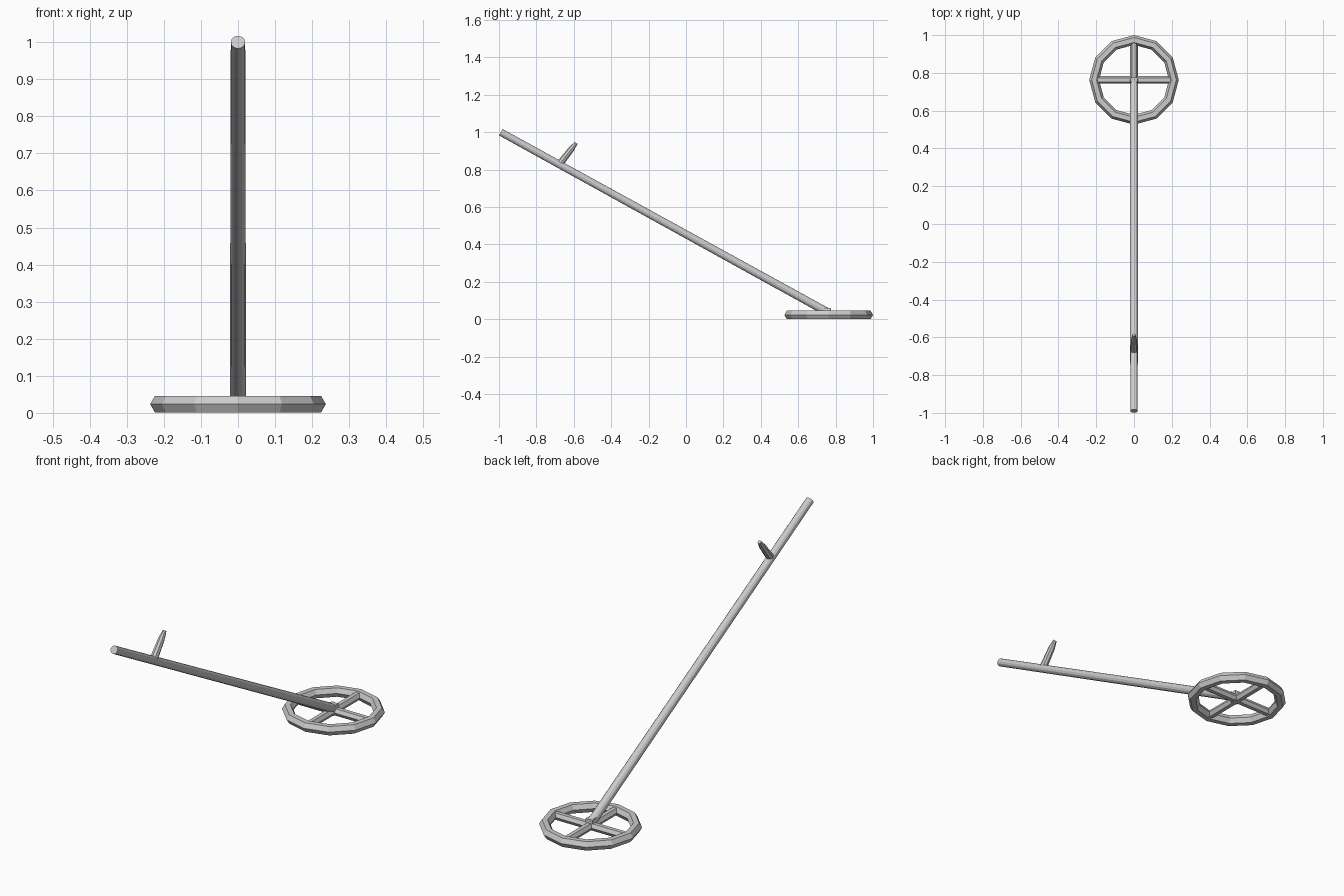
import bpy
import bmesh
from math import cos, sin, tau
from mathutils import Vector

if "Cube" in bpy.data.objects:
    bpy.data.objects.remove(bpy.data.objects["Cube"])

HUB = Vector((0, 0.763, 0.0235))


def rod(name, start, end, profile, sides):
    """Closed turned rod; profile is a list of (fraction along, radius)."""
    start, end = Vector(start), Vector(end)
    axis = end - start
    rot = axis.to_track_quat('Z', 'Y')
    bm = bmesh.new()
    rings = []
    for t, r in profile:
        rings.append([bm.verts.new(start + axis * t + rot @ Vector(
            (r * cos(tau * i / sides), r * sin(tau * i / sides), 0)))
            for i in range(sides)])
    for a, b in zip(rings, rings[1:]):
        for i in range(sides):
            j = (i + 1) % sides
            bm.faces.new((a[i], a[j], b[j], b[i]))
    bm.faces.new(rings[0][::-1])
    bm.faces.new(rings[-1])
    mesh = bpy.data.meshes.new(name)
    bm.to_mesh(mesh)
    bm.free()
    obj = bpy.data.objects.new(name, mesh)
    bpy.context.collection.objects.link(obj)
    return obj


# Faceted search ring
bpy.ops.mesh.primitive_torus_add(
    location=HUB, major_radius=0.211, minor_radius=0.026,
    major_segments=12, minor_segments=6)
bpy.context.object.name = "ring"

# Crossed spokes
for name, d in (("spoke_across", Vector((0.205, 0, 0))),
                ("spoke_along", Vector((0, 0.205, 0)))):
    rod(name, HUB - d, HUB + d, [(0, 0.02), (1, 0.02)], 6)

# Small block joining the shaft and spokes
bpy.ops.mesh.primitive_cube_add(size=1, location=(0, 0.757, 0.035))
hub = bpy.context.object
hub.name = "hub_block"
hub.scale = (0.038, 0.038, 0.05)

# Long slanted shaft, slightly thicker toward the ring
rod("shaft", (0, -0.99, 1.0), (0, 0.76, 0.036), [(0, 0.0195), (1, 0.022)], 12)

# Hand grip with tapered tip
rod("grip", (0, -0.679, 0.826), (0, -0.587, 0.943),
    [(0, 0.019), (0.72, 0.016), (1, 0.009)], 8)
